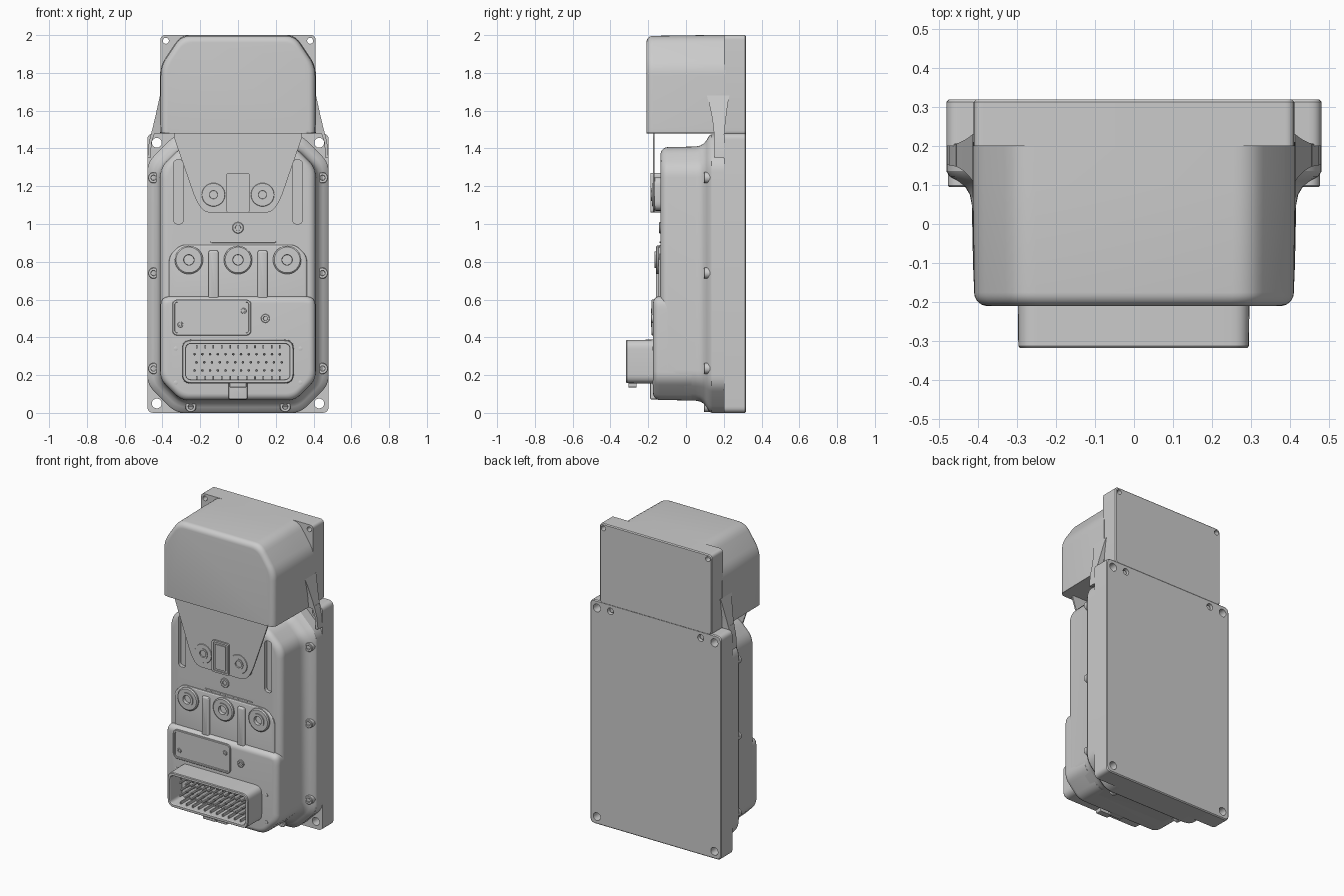
import bpy, bmesh, math
from mathutils import Vector

if "Cube" in bpy.data.objects:
    bpy.data.objects.remove(bpy.data.objects["Cube"])


def skin(name, rings):
    """Skin a list of closed 3D rings and cap both ends."""
    bm = bmesh.new()
    vs = [[bm.verts.new(p) for p in ring] for ring in rings]
    n = len(rings[0])
    for a, b in zip(vs, vs[1:]):
        for i in range(n):
            bm.faces.new((a[i], a[(i + 1) % n], b[(i + 1) % n], b[i]))
    bm.faces.new(vs[0])
    bm.faces.new(vs[-1])
    bmesh.ops.recalc_face_normals(bm, faces=bm.faces)
    me = bpy.data.meshes.new(name)
    bm.to_mesh(me)
    bm.free()
    ob = bpy.data.objects.new(name, me)
    bpy.context.collection.objects.link(ob)
    return ob


def round_poly(pts, r, n=5):
    """Round the corners of an (x, z) polygon."""
    out = []
    for i, p in enumerate(pts):
        p = Vector(p)
        a, b = Vector(pts[i - 1]) - p, Vector(pts[(i + 1) % len(pts)]) - p
        pa = p + a.normalized() * min(r, a.length * .45)
        pb = p + b.normalized() * min(r, b.length * .45)
        for k in range(n + 1):
            t = k / n
            out.append(pa * (1 - t) ** 2 + p * 2 * t * (1 - t) + pb * t * t)
    return out


def octagon(x0, x1, z0, z1, ct, cb, r, k=1, flat=False):
    """Return a function giving the chamfered outline inset by d."""
    def f(d):
        a, b, t = x0 + d, x1 - d, z1 - d
        u = z0 if flat else z0 + d
        c, e = max(ct - .586 * d, .003), max(cb - .586 * d, .003)
        return round_poly([(a + e, u), (b - e, u), (b, u + e), (b, t - c * k),
                           (b - c, t), (a + c, t), (a, t - c * k), (a, u + e)], r)
    return f


def rect(x0, x1, z0, z1, r):
    return lambda d: round_poly([(x0 + d, z0 + d), (x1 - d, z0 + d),
                                 (x1 - d, z1 - d), (x0 + d, z1 - d)], max(r - d, .003), 6)


def loft(name, outline, stations):
    return skin(name, [[(p.x, y, p.y) for p in outline(d)] for y, d in stations])


def front_round(y, d, r, n=6):
    """Stations of a convex fillet ending on the front plane y."""
    return [(y + r - r * math.sin(i / n * math.pi / 2),
             d + r - r * math.cos(i / n * math.pi / 2)) for i in range(n + 1)]


def pad(name, x0, x1, z0, z1, yf, yb, r=.02, e=.006):
    return loft(name, rect(x0, x1, z0, z1, r), [(yb, 0)] + front_round(yf, 0, e, 3))


def lathe(name, x, z, prof, n=32):
    """Revolve (radius, y) around an axis along y; ends are capped."""
    return skin(name, [[(x + r * math.cos(2 * math.pi * i / n), y,
                         z + r * math.sin(2 * math.pi * i / n)) for i in range(n)] for r, y in prof])


def screw(name, x, z, r, yf, yb, depth=.015, n=32):
    return lathe(name, x, z, [(r * .45, yf + depth), (r * .5, yf), (r * .9, yf), (r, yf + r * .1), (r, yb)], n)


def cut(ob, cutters):
    for c in cutters:
        c.hide_render = True
        m = ob.modifiers.new("cut", 'BOOLEAN')
        m.operation, m.solver, m.object = 'DIFFERENCE', 'EXACT', c
        bpy.context.view_layer.objects.active = ob
        bpy.ops.object.modifier_apply(modifier=m.name)
        bpy.data.objects.remove(c)


# Back plates with mounting holes
base = loft("base_plate", rect(-.48, .48, 0, 1.48, .035),
            [(.2, 0), (.312, 0), (.318, .006)])
cut(base, [lathe("hole", s * .43, z, [(.026, .1), (.026, .4)]) for s in (-1, 1) for z in (.05, 1.43)]
    + [lathe("hole", s * .33, 1.435, [(.022, .29), (.022, .4)]) for s in (-1, 1)])
for s in (-1, 1):
    screw("back_screw", s * .33, 1.435, .014, .285, .305, .005, 16)
top = loft("upper_plate", rect(-.41, .41, 1.47, 2, .025),
           [(.2, 0), (.312, 0), (.318, .006)])
cut(top, [lathe("hole", s * .382, 1.97, [(.016, .1), (.016, .4)]) for s in (-1, 1)])

# Hood with chamfered top corners
loft("hood", octagon(-.413, .413, 1.48, 2, .11, .003, .05, 1.5, True),
     [(.21, 0), (.1, 0)] + front_round(-.21, .004, .035))

# Main housing flaring into the flange, with long grooves on the front
body = loft("housing", octagon(-.48, .48, 0, 1.475, .15, .15, .05),
            [(.21, 0), (.135, 0), (.122, .008), (.11, .03), (.095, .048), (.075, .06),
             (.05, .065)] + front_round(-.135, .068, .04))
cut(body, [loft("groove", rect(s * .315 - .026, s * .315 + .026, 1.0, 1.34, .026),
                [(-.2, 0), (-.11, 0)]) for s in (-1, 1)])
loft("lower_panel", octagon(-.413, .413, .066, .62, .03, .11, .04),
     [(.03, 0)] + front_round(-.174, .002, .035))

# Curved gussets joining the hood to the base corners
for s in (-1, 1):
    def ring(z, xi, xo, y0, y1):
        return [(s * x, y, z) for x, y in ((xi, y0), (xo, y0), (xo, y1), (xi, y1))]
    skin("gusset", [ring(1.68, .4, .413, .11, .23), ring(1.64, .4, .422, .122, .222),
                    ring(1.58, .4, .435, .135, .214), ring(1.53, .4, .447, .143, .208),
                    ring(1.48, .4, .458, .148, .205)])
    skin("gusset_tail", [ring(1.5, .435, .455, .147, .205), ring(1.43, .458, .472, .15, .205),
                         ring(1.35, .462, .479, .152, .205)])
    # Flange screws
    for z in (.235, .74, 1.245):
        screw("flange_screw", s * .447, z, .029, .095, .16)
    screw("bottom_screw", s * .25, .033, .029, .095, .16)

# Tongue hanging from the hood over the power terminals
tongue = [(-.35, 1.49), (-.225, 1.13), (-.18, 1.06), (.18, 1.06), (.225, 1.13), (.35, 1.49)]
loft("tongue", lambda d: round_poly(tongue, .04), [(-.166, 0), (-.176, 0)])
pad("terminal_block", -.2, .2, 1.07, 1.25, -.168, -.12, .05)
loft("terminal_divider", rect(-.062, .062, 1.06, 1.27, .015),
     [(-.13, 0), (-.187, 0), (-.187, .012), (-.18, .012), (-.18, .024), (-.187, .024)])
for s in (-1, 1):
    lathe("power_terminal", s * .13, 1.155,
          [(.02, -.165), (.022, -.184), (.034, -.184), (.034, -.179), (.06, -.179), (.066, -.17)])
screw("centre_screw", 0, .98, .03, -.142, -.12)
pad("top_rib", -.145, .2, .9, .908, -.14, -.12, .003, .002)

# Phase terminals on a raised pad with dividing ribs
loft("phase_pad", octagon(-.365, .365, .58, .89, .06, .003, .03),
     [(-.12, 0)] + front_round(-.145, 0, .01, 3))
for x in (-.26, 0, .26):
    lathe("phase_terminal", x, .81,
          [(.026, -.14), (.028, -.166), (.044, -.166), (.044, -.16), (.068, -.16), (.075, -.154), (.075, -.12)], 40)
for s in (-1, 1):
    pad("phase_rib", s * .13 - .027, s * .13 + .027, .6, .86, -.16, -.12, .015, .01)

# Cover plate with raised rim and screws, and a small plug beside it
loft("cover_plate", rect(-.348, .07, .41, .6, .03),
     [(-.16, 0), (-.18, 0), (-.183, .003), (-.183, .012), (-.178, .014)])
for x, z in ((-.305, .467), (.03, .54)):
    screw("cover_screw", x, z, .015, -.184, -.17, .005, 20)
screw("vent_plug", .145, .5, .023, -.184, -.16)

# Connector shell with pins, locking key and latch
loft("connector_shell", rect(-.298, .296, .155, .388, .05),
     [(-.15, 0), (-.312, .002), (-.317, .006), (-.317, .02), (-.312, .023), (-.195, .023)])
for j, z in enumerate((.225, .268, .311)):
    for i in range(12):
        lathe("pin", -.23 + i * .041 + (j % 2) * .01, z,
              [(.007, -.185), (.007, -.275), (.003, -.283)], 8)
for i in range(11):
    for z in (.186, .35):
        pad("shell_rib", -.222 + i * .044, -.214 + i * .044, z - .01, z + .01, -.29, -.19, .002, .002)
pad("connector_key", -.05, .05, .072, .16, -.19, -.12, .008)
pad("connector_latch", -.045, .045, .135, .165, -.305, -.262, .006, .004)
for s in (-1, 1):
    for z in (.16, .34):
        lathe("corner_rivet", s * .33, z, [(.008, -.177), (.011, -.176), (.011, -.15)], 16)

# Smooth shading with sharp edges kept
bpy.ops.object.select_all(action='SELECT')
bpy.context.view_layer.objects.active = base
bpy.ops.object.shade_smooth_by_angle(angle=math.radians(30))
